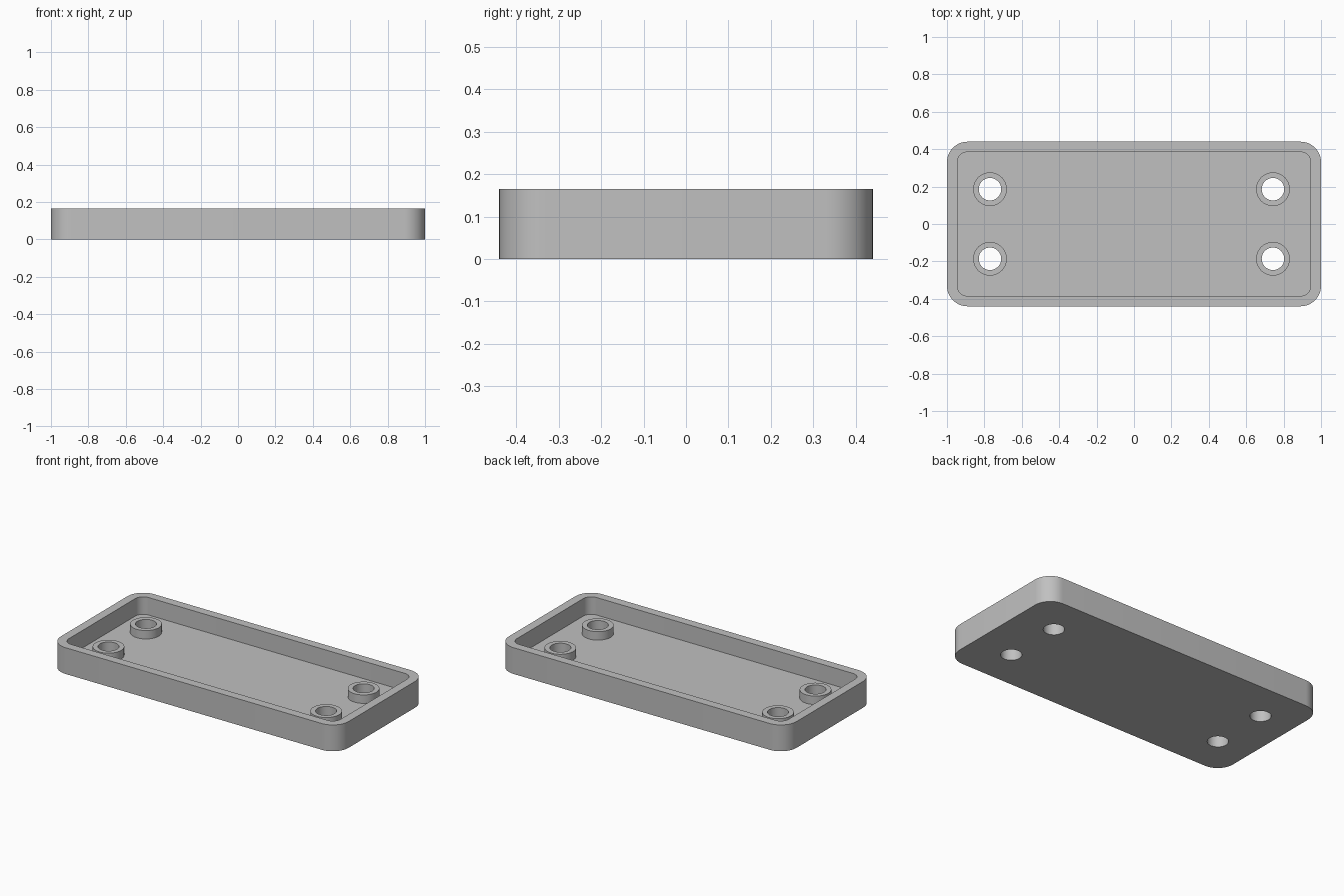
import bpy
import bmesh
from math import sin, cos, pi

if "Cube" in bpy.data.objects:
    bpy.data.objects.remove(bpy.data.objects["Cube"], do_unlink=True)

LENGTH, WIDTH, HEIGHT = 2.0, 0.88, 0.165
WALL, FLOOR, CORNER = 0.055, 0.055, 0.11
BOSS_TOP, BOSS_R, HOLE_R = 0.108, 0.09, 0.06
BOSSES = [(x, y) for x in (-0.77, 0.743) for y in (-0.186, 0.186)]

grey = bpy.data.materials.new("mid grey")
grey.use_nodes = True
grey.diffuse_color = (0.53, 0.53, 0.53, 1)
grey.node_tree.nodes["Principled BSDF"].inputs["Base Color"].default_value = grey.diffuse_color


def prism(name, outline, z0, z1):
    """Extrude a closed outline from z0 to z1."""
    bm = bmesh.new()
    face = bm.faces.new([bm.verts.new((x, y, z0)) for x, y in outline])
    top = bmesh.ops.extrude_face_region(bm, geom=[face])["geom"]
    verts = [v for v in top if isinstance(v, bmesh.types.BMVert)]
    bmesh.ops.translate(bm, vec=(0, 0, z1 - z0), verts=verts)
    bmesh.ops.recalc_face_normals(bm, faces=bm.faces)
    mesh = bpy.data.meshes.new(name)
    bm.to_mesh(mesh)
    bm.free()
    mesh.materials.append(grey)
    obj = bpy.data.objects.new(name, mesh)
    bpy.context.collection.objects.link(obj)
    return obj


def rounded_rect(length, width, radius, steps=12):
    points = []
    for i, (sx, sy) in enumerate([(1, 1), (-1, 1), (-1, -1), (1, -1)]):
        cx, cy = sx * (length / 2 - radius), sy * (width / 2 - radius)
        for k in range(steps + 1):
            a = (i + k / steps) * pi / 2
            points.append((cx + radius * cos(a), cy + radius * sin(a)))
    return points


def circle(x, y, radius, steps=48):
    return [(x + radius * cos(2 * pi * k / steps), y + radius * sin(2 * pi * k / steps))
            for k in range(steps)]


def combine(target, tool, operation):
    """Apply a boolean and discard the tool object."""
    tool.hide_render = True
    mod = target.modifiers.new(operation.lower(), "BOOLEAN")
    mod.operation, mod.object, mod.solver = operation, tool, "EXACT"
    bpy.context.view_layer.objects.active = target
    bpy.ops.object.modifier_apply(modifier=mod.name)
    bpy.data.objects.remove(tool, do_unlink=True)


# Tray shell with a rounded outline and a hollow top
tray = prism("tray", rounded_rect(LENGTH, WIDTH, CORNER), 0, HEIGHT)
cavity = prism("cavity_cutter",
               rounded_rect(LENGTH - 2 * WALL, WIDTH - 2 * WALL, CORNER - WALL),
               FLOOR, HEIGHT + 0.1)
combine(tray, cavity, "DIFFERENCE")

# Raised screw bosses with holes through the floor
for x, y in BOSSES:
    combine(tray, prism("boss", circle(x, y, BOSS_R), FLOOR / 2, BOSS_TOP), "UNION")
    combine(tray, prism("hole_cutter", circle(x, y, HOLE_R), -0.1, HEIGHT), "DIFFERENCE")

# Smooth round walls, crisp edges
bpy.ops.object.select_all(action="DESELECT")
tray.select_set(True)
bpy.context.view_layer.objects.active = tray
bpy.ops.object.shade_smooth_by_angle(angle=pi / 6)
